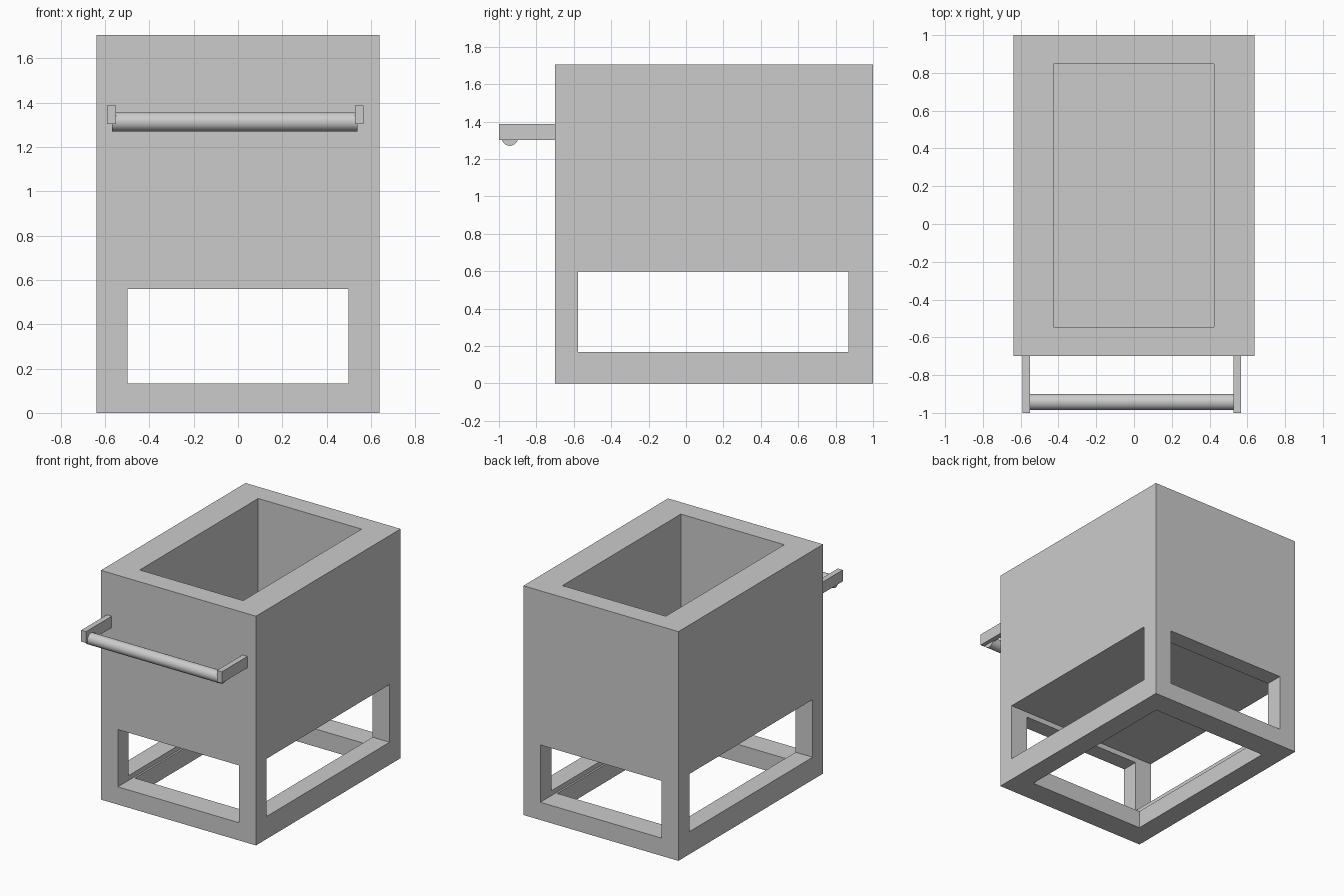
import bpy, math

if "Cube" in bpy.data.objects:
    bpy.data.objects.remove(bpy.data.objects["Cube"])


def box(name, x, y, z):
    """Box from (min, max) ranges on each axis."""
    bpy.ops.mesh.primitive_cube_add(size=1)
    ob = bpy.context.object
    ob.name = name
    for i, (a, b) in enumerate((x, y, z)):
        ob.location[i] = (a + b) / 2
        ob.scale[i] = b - a
    bpy.ops.object.transform_apply(location=True, rotation=False, scale=True)
    return ob


def cut(target, x, y, z):
    """Carve a box-shaped opening out of the target."""
    cutter = box("cutter", x, y, z)
    cutter.hide_render = True
    mod = target.modifiers.new("opening", 'BOOLEAN')
    mod.operation = 'DIFFERENCE'
    mod.solver = 'EXACT'
    mod.object = cutter
    bpy.context.view_layer.objects.active = target
    bpy.ops.object.modifier_apply(modifier=mod.name)
    bpy.data.objects.remove(cutter, do_unlink=True)


# Main body: solid block with a deep basin and an open base frame
body = box("cart_body", (-0.638, 0.638), (-0.70, 1.0), (0, 1.705))
cut(body, (-0.427, 0.424), (-0.545, 0.847), (0.75, 2.0))    # basin
cut(body, (-0.498, 0.498), (-1.2, 1.5), (0.132, 0.558))     # front-back window
cut(body, (-1.0, 1.0), (-0.577, 0.87), (0.168, 0.597))      # side window
cut(body, (-0.485, 0.485), (-0.52, 0.82), (-0.2, 0.35))     # bottom opening

# Handle brackets on the front
for side, x0 in (("left", -0.59), ("right", 0.527)):
    box(side + "_handle_bracket", (x0, x0 + 0.04), (-1.0, -0.70), (1.302, 1.387))

# Round handle bar between the brackets
bpy.ops.mesh.primitive_cylinder_add(vertices=32, radius=0.043, depth=1.106,
                                    location=(-0.015, -0.942, 1.313),
                                    rotation=(0, math.pi / 2, 0))
bpy.context.object.name = "handle_bar"
bpy.ops.object.shade_smooth_by_angle(angle=math.radians(30))
